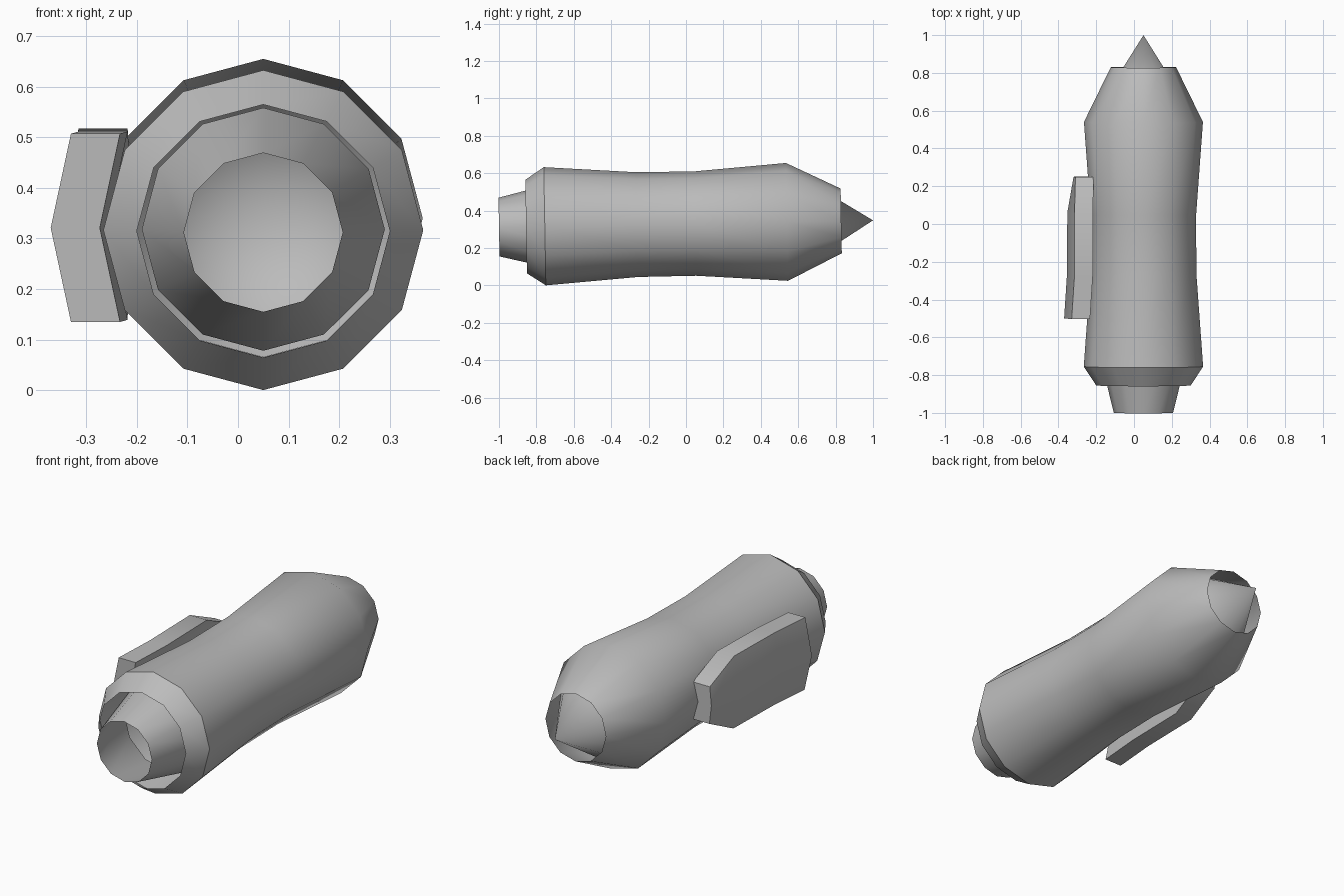
import bpy, bmesh, math
from mathutils import Matrix

cube = bpy.data.objects.get("Cube")
if cube:
    bpy.data.objects.remove(cube, do_unlink=True)

SIDES = 12
# Shared frame: the long axis rises slightly towards the rear
FRAME = Matrix.Translation((0.05, 0, 0.33)) @ Matrix.Rotation(0.018, 4, "X")

grey = bpy.data.materials.new("plain_grey")
grey.use_nodes = True
grey.diffuse_color = (0.5, 0.5, 0.5, 1)
grey.node_tree.nodes["Principled BSDF"].inputs["Base Color"].default_value = (0.5, 0.5, 0.5, 1)


def finish(name, bm):
    """Turn a bmesh into a smooth shaded object with sharp corners."""
    bmesh.ops.transform(bm, matrix=FRAME, verts=bm.verts)
    mesh = bpy.data.meshes.new(name)
    bm.to_mesh(mesh)
    bm.free()
    mesh.materials.append(grey)
    obj = bpy.data.objects.new(name, mesh)
    bpy.context.collection.objects.link(obj)
    bpy.ops.object.select_all(action="DESELECT")
    obj.select_set(True)
    bpy.context.view_layer.objects.active = obj
    bpy.ops.object.shade_smooth_by_angle(angle=math.radians(35))


def bridge(bm, a, b):
    """Join two closed rings with quads."""
    for i in range(len(a)):
        j = (i + 1) % len(a)
        bm.faces.new((a[i], a[j], b[j], b[i]))


def shell(name, profile):
    """Open twelve-sided tube through (y, radius) pairs; radius 0 is a point."""
    bm = bmesh.new()
    rings = []
    for y, r in profile:
        angles = [math.tau * i / SIDES for i in range(SIDES)]
        rings.append([bm.verts.new((r * math.sin(a), y, r * math.cos(a))) for a in angles])
    for a, b in zip(rings, rings[1:]):
        bridge(bm, a, b)
    bmesh.ops.remove_doubles(bm, verts=bm.verts, dist=0.0005)
    finish(name, bm)


# Waisted casing, open at both ends
shell("engine_casing", [(-0.855, 0.25), (-0.755, 0.316), (-0.26, 0.28),
                        (0.05, 0.279), (0.54, 0.315), (0.83, 0.173)])
# Hollow nozzle and pointed tail cone
shell("exhaust_nozzle", [(-1, 0.157), (-0.66, 0.24)])
shell("tail_cone", [(0.56, 0.275), (1, 0)])

# Bent side plate following the waist: y, outer ridge x, outer edge x, half height
bm = bmesh.new()
sections = [(-0.5, -0.42, -0.38, 0.186), (-0.27, -0.405, -0.365, 0.186),
            (0.06, -0.403, -0.365, 0.186), (0.25, -0.37, -0.36, 0.095)]
THICK = 0.097
rings = []
for y, ridge, edge, h in sections:
    outline = [(edge, h), (ridge, 0), (edge, -h),
               (edge + THICK, -h), (ridge + THICK, 0), (edge + THICK, h)]
    rings.append([bm.verts.new((x, y, z)) for x, z in outline])
for a, b in zip(rings, rings[1:]):
    bridge(bm, a, b)
for ring in (rings[0], rings[-1]):
    bm.faces.new(ring[0:2] + ring[4:6])
    bm.faces.new(ring[1:5])
bmesh.ops.recalc_face_normals(bm, faces=bm.faces)
finish("side_plate", bm)
